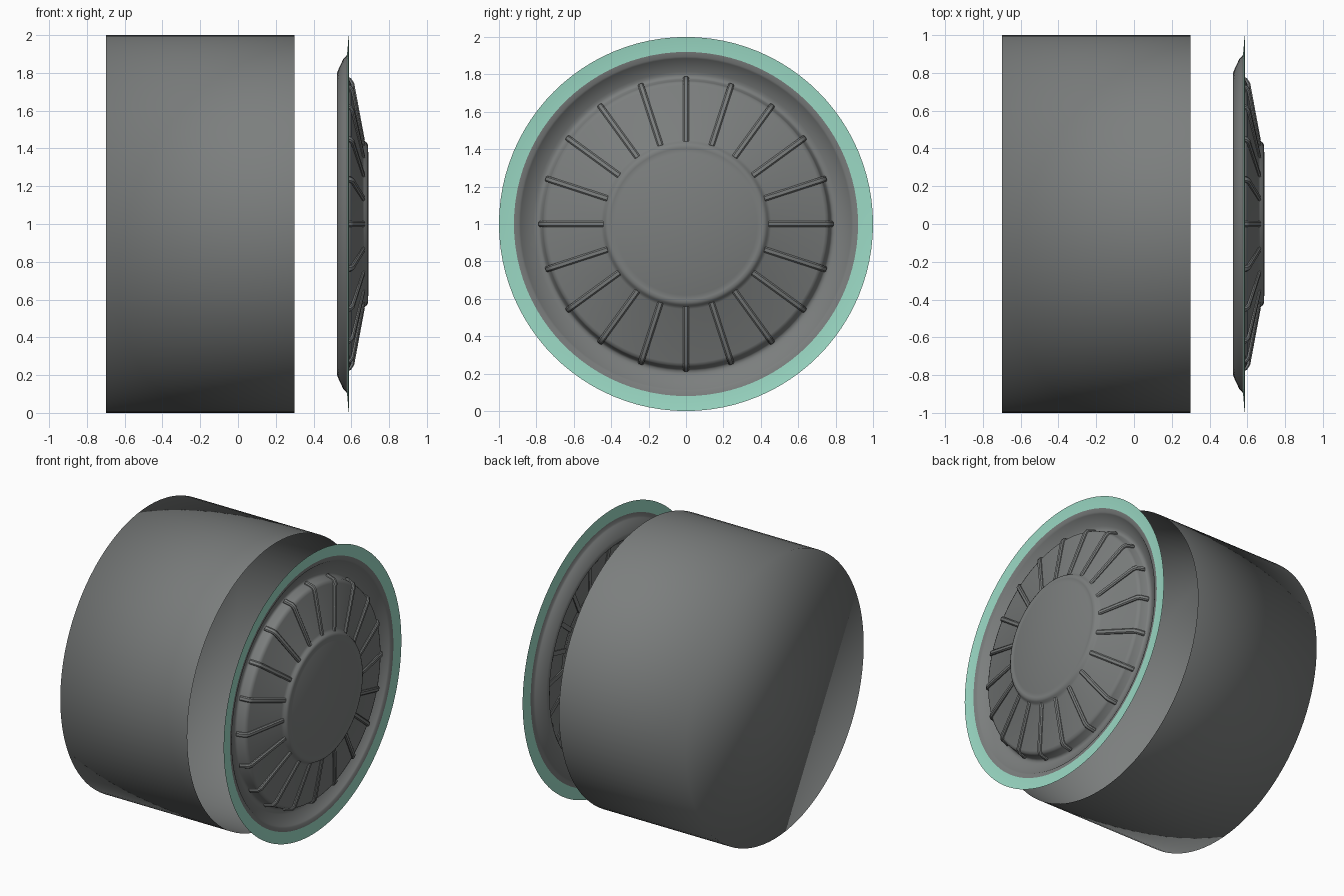
import bpy, bmesh, math
from mathutils import Vector

if "Cube" in bpy.data.objects:
    bpy.data.objects.remove(bpy.data.objects["Cube"])


def material(name, rgb):
    m = bpy.data.materials.new(name)
    m.diffuse_color = (*rgb, 1)
    m.use_nodes = True
    m.node_tree.nodes["Principled BSDF"].inputs["Base Color"].default_value = m.diffuse_color
    return m


GREY = material("dark grey", (0.2, 0.21, 0.208))
MINT = material("mint green", (0.33, 0.70, 0.56))
AXIS_Z = 1.0


def finish(name, bm, mats, angle=None):
    me = bpy.data.meshes.new(name)
    bmesh.ops.recalc_face_normals(bm, faces=bm.faces)
    bm.to_mesh(me)
    bm.free()
    for m in mats:
        me.materials.append(m)
    ob = bpy.data.objects.new(name, me)
    bpy.context.collection.objects.link(ob)
    ob.location.z = AXIS_Z
    me.shade_smooth()
    if angle:
        bpy.context.view_layer.objects.active = ob
        ob.select_set(True)
        bpy.ops.object.shade_smooth_by_angle(angle=math.radians(angle))
        ob.select_set(False)
    return ob


def lathe(bm, profile, n=96):
    """Revolve (x, radius) points about the x axis; radius 0 closes to a point."""
    rings = []
    for x, r in profile:
        if r == 0:
            rings.append([bm.verts.new((x, 0, 0))] * n)
        else:
            rings.append([bm.verts.new((x, r * math.cos(a), r * math.sin(a)))
                          for a in (2 * math.pi * i / n for i in range(n))])
    for a, b in zip(rings, rings[1:]):
        for i in range(n):
            j = (i + 1) % n
            loop = [a[i], a[j], b[j], b[i]]
            bm.faces.new(list(dict.fromkeys(loop)))


# Drum: open at the right end, closed at the left
bm = bmesh.new()
lathe(bm, [(0.30, 1.0), (-0.70, 1.0)])
bmesh.ops.holes_fill(bm, edges=[e for e in bm.edges
                                if all(v.co.x < 0 for v in e.verts)], sides=0)
finish("drum", bm, [GREY])

# Flat coloured flange around the cover
bm = bmesh.new()
lathe(bm, [(0.587, 1.0), (0.582, 0.96), (0.580, 0.92)])
finish("flange", bm, [MINT], 40)

# Pressed cover: outer lip, groove, sloped dome and raised hub
bm = bmesh.new()
lathe(bm, [(0.580, 0.92), (0.576, 0.895), (0.570, 0.885), (0.558, 0.875),
           (0.530, 0.815), (0.525, 0.80), (0.526, 0.785), (0.535, 0.775),
           (0.580, 0.765), (0.592, 0.758), (0.600, 0.742), (0.658, 0.455),
           (0.668, 0.44), (0.680, 0.433), (0.687, 0.42), (0.688, 0.405),
           (0.685, 0.392), (0.690, 0.38), (0.691, 0)])
finish("cover", bm, [GREY], 40)

# Radial ribs: bent square-section bars following the dome
RIBS, HALF = 20, 0.016
path = [Vector((0.660, 0.44)), Vector((0.603, 0.745)),
        Vector((0.592, 0.762)), Vector((0.535, 0.778))]
bm = bmesh.new()
for k in range(RIBS):
    a = 2 * math.pi * k / RIBS
    out = Vector((0, math.cos(a), math.sin(a)))
    side = Vector((0, -math.sin(a), math.cos(a)))
    rings = []
    for i, p in enumerate(path):
        d = (path[min(i + 1, 3)] - path[max(i - 1, 0)]).normalized()
        up = Vector((d.y, -d.x))
        ring = []
        for s, h in ((-1, -0.008), (-1, 0.005), (-0.55, 0.012),
                     (0.55, 0.012), (1, 0.005), (1, -0.008)):
            q = p + up * h
            ring.append(bm.verts.new(Vector((q.x, 0, 0)) + out * q.y + side * s * HALF))
        rings.append(ring)
    for r0, r1 in zip(rings, rings[1:]):
        for i in range(6):
            j = (i + 1) % 6
            bm.faces.new((r0[i], r0[j], r1[j], r1[i]))
    bm.faces.new(rings[0])
    bm.faces.new(rings[-1])
finish("ribs", bm, [GREY], 40)
